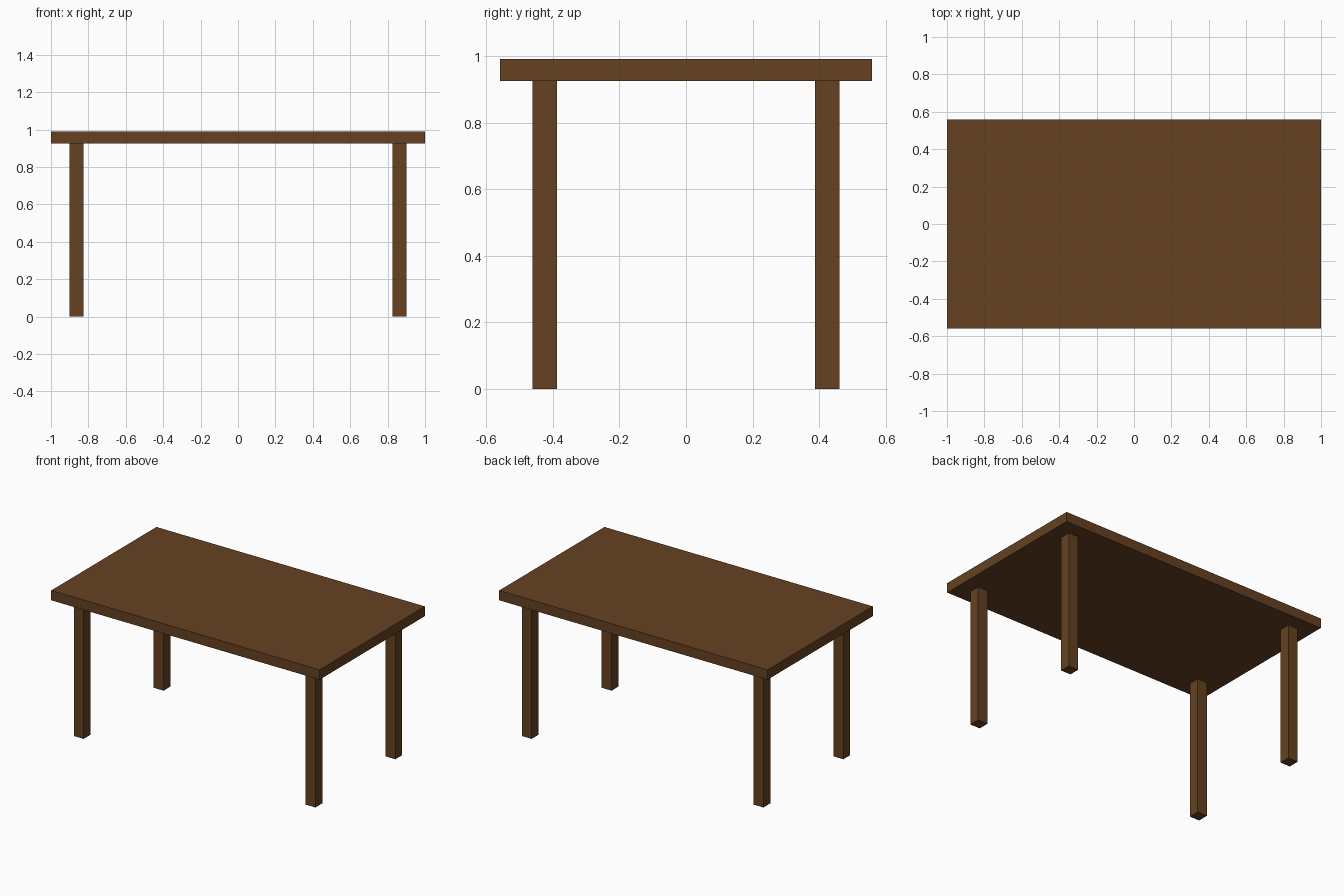
import bpy

if "Cube" in bpy.data.objects:
    bpy.data.objects.remove(bpy.data.objects["Cube"])

wood = bpy.data.materials.new("dark brown wood")
wood.diffuse_color = (0.130, 0.053, 0.0152, 1.0)
wood.use_nodes = True
wood.node_tree.nodes["Principled BSDF"].inputs["Base Color"].default_value = wood.diffuse_color


def box(name, lo, hi):
    """Axis-aligned box between two corners."""
    bpy.ops.mesh.primitive_cube_add(size=1, location=[(a + b) / 2 for a, b in zip(lo, hi)])
    ob = bpy.context.object
    ob.name = name
    ob.scale = [b - a for a, b in zip(lo, hi)]
    bpy.ops.object.transform_apply(location=False, rotation=False, scale=True)
    ob.data.materials.append(wood)
    return ob


TOP, UNDER = 0.991, 0.925

# Table top
box("table_top", (-1, -0.56, UNDER), (1, 0.56, TOP))

# Four square legs, inset from the corners
LEG, CX, CY = 0.073, 0.8635, 0.425
for sx, side in ((-1, "left"), (1, "right")):
    for sy, end in ((-1, "front"), (1, "back")):
        x, y, h = sx * CX, sy * CY, LEG / 2
        box(f"{end}_{side}_leg", (x - h, y - h, 0), (x + h, y + h, UNDER))
